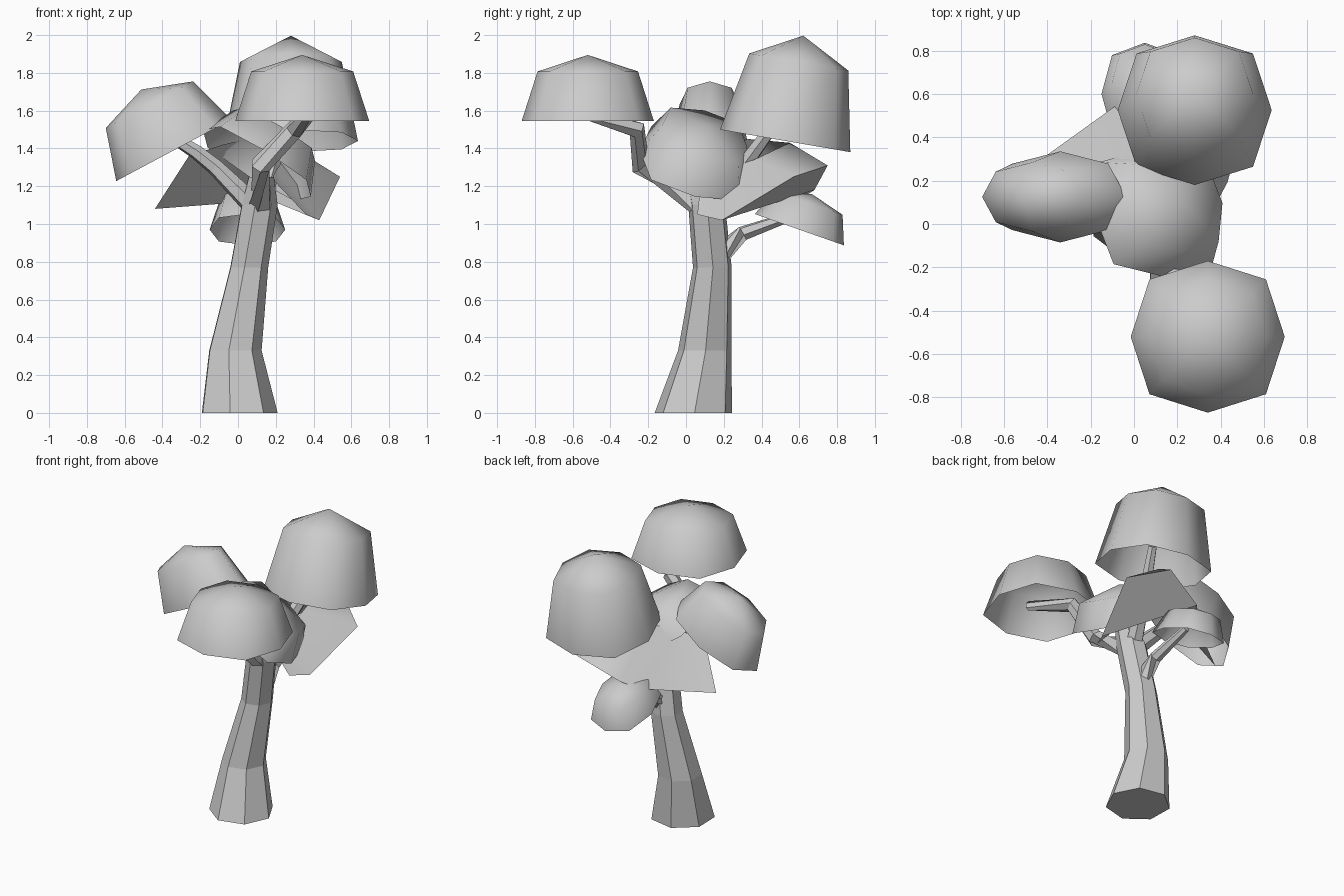
import bpy, bmesh
from math import sin, cos, pi
from mathutils import Vector

cube = bpy.data.objects.get("Cube")
if cube:
    bpy.data.objects.remove(cube, do_unlink=True)

grey = bpy.data.materials.new("plain_grey")
grey.use_nodes = True
colour = (0.6, 0.6, 0.6, 1)
grey.diffuse_color = colour
grey.node_tree.nodes["Principled BSDF"].inputs["Base Color"].default_value = colour


def finish(name, bm, smooth):
    mesh = bpy.data.meshes.new(name)
    bm.to_mesh(mesh)
    bm.free()
    mesh.materials.append(grey)
    for p in mesh.polygons:
        p.use_smooth = smooth
    obj = bpy.data.objects.new(name, mesh)
    bpy.context.collection.objects.link(obj)


def bridge(bm, low, high):
    n = len(low)
    for i in range(n):
        j = (i + 1) % n
        bm.faces.new((low[i], low[j], high[j], high[i]))


def canopy(name, centre, normal, rx, ry, height, corner=1.07):
    """Open eight-sided dome whose rim is square to the normal."""
    up = Vector(normal).normalized()
    side = Vector((0, 1, 0)).cross(up).normalized()
    fore = up.cross(side)
    c = Vector(centre)
    bm = bmesh.new()
    rings = []
    for scale, lift in ((1, 0), (0.76, 0.75)):
        ring = []
        for i in range(8):
            a = i * pi / 4
            r = scale * (corner if i % 2 else 1)
            ring.append(bm.verts.new(c + side * rx * r * cos(a) + fore * ry * r * sin(a) + up * height * lift))
        rings.append(ring)
    bridge(bm, *rings)
    pole = bm.verts.new(c + up * height)
    top = rings[1]
    for i in range(8):
        bm.faces.new((top[i], top[(i + 1) % 8], pole))
    finish(name, bm, True)


def limb(name, path, sides, level=False):
    """Faceted tube through (x, y, z, radius) stations."""
    bm = bmesh.new()
    pts = [Vector(p[:3]) for p in path]
    rings = []
    for k, p in enumerate(pts):
        t = pts[min(k + 1, len(pts) - 1)] - pts[max(k - 1, 0)]
        if level:
            t = Vector((0, 0, 1))
        t.normalize()
        u = Vector((0, 1, 0)) if abs(t.y) < 0.8 else Vector((1, 0, 0))
        u = (u - t * u.dot(t)).normalized()
        v = t.cross(u)
        r = path[k][3]
        angles = [2 * pi * i / sides + 0.25 for i in range(sides)]
        rings.append([bm.verts.new(p + (u * cos(a) + v * sin(a)) * r) for a in angles])
    for low, high in zip(rings, rings[1:]):
        bridge(bm, low, high)
    bm.faces.new(rings[0][::-1])
    bm.faces.new(rings[-1])
    finish(name, bm, False)


def leaf_sheet(name, crest, rim):
    """Sloping sheet between an upper crest and a lower rim of equal length."""
    bm = bmesh.new()
    top = [bm.verts.new(p) for p in crest]
    low = [bm.verts.new(p) for p in rim]
    for i in range(len(top) - 1):
        bm.faces.new((low[i + 1], low[i], top[i], top[i + 1]))
    finish(name, bm, True)


# Trunk with a flared foot
limb("trunk", [(0, .04, 0, .21), (-.02, .10, .33, .145), (.055, .14, .77, .105),
               (.11, .11, 1.1, .1), (.12, .06, 1.25, .07)], 7, True)

# Branches reaching into the canopies
limb("front_branch", [(.12, .08, 1.1, .07), (.12, -.24, 1.31, .055),
                      (.3, -.26, 1.5, .05), (.4, -.58, 1.6, .03)], 6)
limb("back_branch", [(.11, .12, 1.08, .06), (.18, .3, 1.3, .045), (.28, .52, 1.6, .03)], 6)
limb("right_branch", [(.08, .1, 1.1, .06), (-.12, .12, 1.3, .045),
                      (-.22, .12, 1.38, .04), (-.38, .12, 1.48, .03)], 6)
limb("low_branch", [(.08, .16, .82, .06), (.07, .3, .95, .04), (.05, .58, 1.05, .025)], 6)

# Leaf canopies
canopy("front_canopy", (.34, -.52, 1.545), (0, 0, 1), .355, .35, .35)
canopy("back_canopy", (.28, .525, 1.44), (0, .17, .985), .355, .35, .565)
canopy("right_canopy", (-.34, .125, 1.39), (-.47, 0, .88), .345, .21, .365, 1.03)
canopy("middle_canopy", (.1, .05, 1.32), (.5, .26, .81), .335, .305, .24, 1.13)
canopy("low_canopy", (.05, .6, .97), (0, .33, .94), .2, .25, .2)

# Wide drooping foliage behind the trunk, with its folded underside
leaf_sheet("wide_foliage",
           [(-.26, .16, 1.36), (-.08, .24, 1.42), (.05, .33, 1.45), (.25, .55, 1.43),
            (.24, .36, 1.34), (.2, .17, 1.28), (.18, .08, 1.24)],
           [(-.44, .29, 1.08), (-.05, .57, 1.11), (.04, .68, 1.18), (.32, .75, 1.31),
            (.54, .57, 1.25), (.43, .19, 1.02), (.36, .06, 1.05)])
leaf_sheet("foliage_underside",
           [(.54, .57, 1.25), (.32, .75, 1.31)],
           [(.43, .19, 1.02), (.04, .68, 1.18)])
